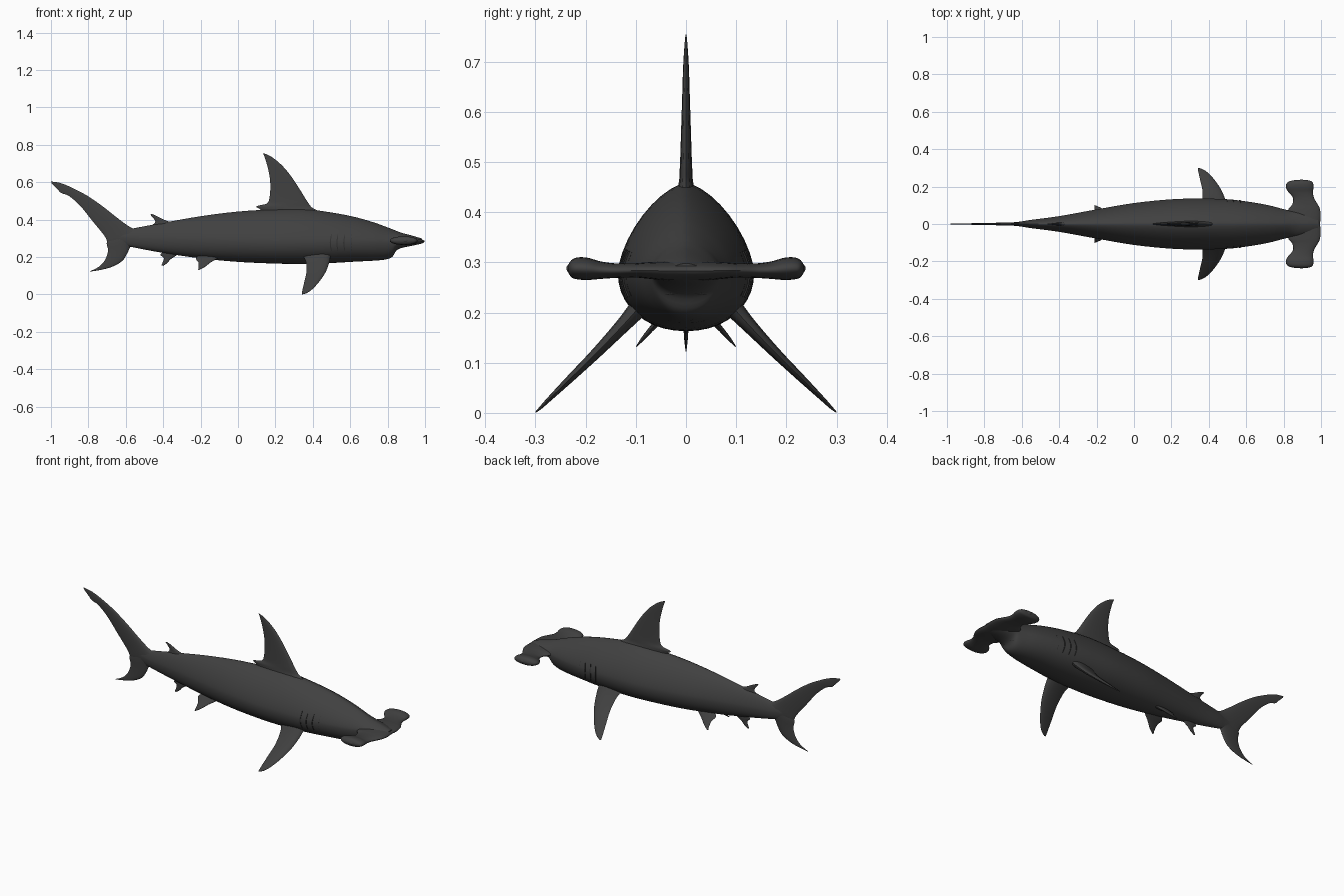
import bpy, bmesh, math
from mathutils import Vector


def material(name, v):
    m = bpy.data.materials.new(name)
    m.diffuse_color = (v, v, v, 1)
    return m


SKIN = material("charcoal skin", 0.052)
DARK = material("dark slit", 0.03)


def smooth_rows(rows, steps):
    """Catmull-Rom interpolation through rows of numbers."""
    out = []
    n = len(rows)
    for i in range(n - 1):
        p = [rows[max(i - 1, 0)], rows[i], rows[i + 1], rows[min(i + 2, n - 1)]]
        for k in range(steps):
            t = k / steps
            out.append([0.5 * (2 * b + (c - a) * t + (2 * a - 5 * b + 4 * c - d) * t * t
                               + (3 * b - a - 3 * c + d) * t ** 3) for a, b, c, d in zip(*p)])
    out.append(list(rows[-1]))
    return out


def loft(name, rings, mat=SKIN, angle=50):
    bm = bmesh.new()
    vs = [[bm.verts.new(p) for p in r] for r in rings]
    n = len(vs[0])
    for a, b in zip(vs, vs[1:]):
        for i in range(n):
            j = (i + 1) % n
            bm.faces.new((a[i], a[j], b[j], b[i]))
    bm.faces.new(vs[0])
    bm.faces.new(vs[-1])
    bmesh.ops.recalc_face_normals(bm, faces=bm.faces)
    me = bpy.data.meshes.new(name)
    bm.to_mesh(me)
    bm.free()
    me.materials.append(mat)
    ob = bpy.data.objects.new(name, me)
    bpy.context.collection.objects.link(ob)
    bpy.ops.object.select_all(action='DESELECT')
    ob.select_set(True)
    bpy.context.view_layer.objects.active = ob
    bpy.ops.object.shade_smooth_by_angle(angle=math.radians(angle))
    return ob


def power(v, e):
    return math.copysign(abs(v) ** e, v)


# Body: x, top z, bottom z, half width, height of widest point
BODY = smooth_rows([
    (-.66, .335, .285, .006, .31), (-.60, .345, .262, .014, .305), (-.55, .355, .25, .022, .30),
    (-.40, .383, .222, .042, .295), (-.20, .418, .193, .078, .29), (0, .443, .174, .112, .285),
    (.20, .455, .165, .132, .28), (.35, .457, .163, .136, .28), (.50, .438, .168, .132, .28),
    (.62, .415, .175, .118, .28), (.72, .387, .180, .100, .28), (.79, .362, .187, .082, .28),
    (.826, .348, .202, .073, .282), (.846, .340, .234, .07, .285), (.88, .328, .25, .066, .287),
    (.94, .312, .262, .05, .287), (.985, .298, .276, .03, .287)], 4)


def body_point(s, a):
    x, top, bot, w, mid = s
    c, sn = math.cos(a), math.sin(a)
    if sn > 0:                      # tent-like back, round belly
        return Vector((x, w * power(c, 1.3), mid + (top - mid) * sn ** 1.3))
    return Vector((x, w * power(c, .95), mid + (mid - bot) * power(sn, .95)))


loft("body", [[body_point(s, math.tau * i / 40) for i in range(40)] for s in BODY])

# Hammer head: y, back x, front x, top z, bottom z
HALF = [(0, .82, .995, .303, .263), (.04, .82, .998, .302, .264), (.08, .826, .994, .300, .268),
        (.105, .846, .982, .298, .27), (.14, .850, .962, .298, .269), (.17, .826, .957, .302, .267),
        (.195, .812, .960, .309, .265), (.215, .815, .958, .310, .266), (.228, .83, .950, .305, .270),
        (.235, .86, .925, .295, .280)]
HEAD = smooth_rows([(-r[0],) + r[1:] for r in HALF[:0:-1]] + HALF, 4)


def head_ring(s, n=24):
    y, xb, xf, top, bot = s
    return [((xb + xf) / 2 + (xf - xb) / 2 * power(math.cos(a), .9), y,
             (top + bot) / 2 + (top - bot) / 2 * math.sin(a))
            for a in (math.tau * i / n for i in range(n))]


loft("hammer_head", [head_ring(s) for s in HEAD])


# Fins: lens-shaped sections between a leading and a trailing point
def fin(name, rows, normal=(0, 1, 0)):
    nrm = Vector(normal).normalized()
    rings = []
    for s in smooth_rows(rows, 4):
        a, b, th = Vector(s[:3]), Vector(s[3:6]), max(s[6], .0008)
        ring = []
        for i in range(16):
            t = math.tau * i / 16
            u = (1 - math.cos(t)) / 2
            ring.append(a.lerp(b, u) + nrm * th * math.sin(t) * (1.25 - .7 * u))
        rings.append(ring)
    loft(name, rings, angle=60)


def flat(rows):
    """Mid-plane fins: lead x, lead z, trail x, trail z, half thickness."""
    return [(a, 0, b, c, 0, d, t) for a, b, c, d, t in rows]


fin("dorsal_fin", flat([
    (.46, .42, .12, .42, .022), (.425, .448, .12, .452, .017), (.395, .465, .098, .471, .014),
    (.375, .49, .152, .485, .013), (.362, .51, .167, .51, .012), (.325, .57, .173, .57, .010),
    (.285, .63, .169, .63, .008), (.235, .69, .156, .69, .006), (.18, .735, .142, .735, .003),
    (.14, .754, .133, .754, .001)]))
fin("second_dorsal_fin", flat([
    (-.33, .37, -.43, .36, .012), (-.36, .386, -.455, .371, .008), (-.395, .399, -.442, .387, .006),
    (-.43, .417, -.452, .407, .004), (-.46, .430, -.47, .427, .001)]))
fin("anal_fin", flat([
    (-.30, .23, -.38, .24, .010), (-.33, .208, -.415, .214, .007), (-.36, .188, -.397, .195, .005),
    (-.378, .168, -.402, .173, .003), (-.40, .153, -.41, .155, .001)]))
fin("upper_tail_lobe", flat([
    (-.54, .345, -.60, .262, .016), (-.58, .362, -.685, .268, .011), (-.64, .405, -.715, .315, .009),
    (-.72, .468, -.78, .395, .007), (-.80, .524, -.845, .475, .005), (-.87, .562, -.905, .527, .004),
    (-.915, .583, -.945, .542, .003), (-.955, .597, -.965, .562, .002), (-1.0, .604, -.995, .592, .001)]))
fin("lower_tail_lobe", flat([
    (-.55, .28, -.65, .335, .013), (-.575, .255, -.70, .285, .010), (-.592, .22, -.695, .235, .008),
    (-.62, .178, -.708, .190, .006), (-.675, .147, -.735, .155, .004), (-.74, .13, -.765, .136, .002),
    (-.792, .122, -.79, .125, .001)]))

# Paired fins, eyes and gill slits on both sides
for side, sg in (("left", 1), ("right", -1)):
    fin(side + "_pectoral_fin", [(a, sg * y, z, b, sg * y, z, t) for a, b, y, z, t in (
        (.51, .33, .07, .235, .022), (.495, .35, .10, .203, .019), (.488, .364, .13, .170, .015),
        (.468, .366, .18, .118, .011), (.435, .355, .23, .069, .008), (.40, .346, .27, .030, .005),
        (.372, .342, .29, .010, .003), (.348, .341, .30, .001, .001))], (0, sg, 1))
    fin(side + "_pelvic_fin", [(a, sg * y, z, b, sg * y, z, t) for a, b, y, z, t in (
        (-.08, -.20, .025, .215, .013), (-.11, -.226, .045, .193, .009), (-.145, -.212, .065, .172, .006),
        (-.175, -.21, .085, .149, .004), (-.205, -.213, .099, .132, .001))], (0, sg, 1))

    eye = [head_ring((sg * (.222 + .016 * k / 6), .895 - r, .895 + r, .288 + .7 * r, .288 - .7 * r), 16)
           for k, r in ((k, .018 * math.sqrt(1 - (k / 6.2) ** 2)) for k in range(7))]
    loft(side + "_eye", eye)

    for g, x in enumerate((.50, .535, .572, .608)):
        sec = min(BODY, key=lambda s: abs(s[0] - x))
        rings = []
        for k in range(9):
            p = body_point(sec, -.45 + .85 * k / 8)
            w = .0035 * math.sin(math.pi * (k + .6) / 9.2)
            cx = x - .006 * math.sin(math.pi * k / 8)
            rings.append([(cx + dx * w, sg * (p.y + dy), p.z)
                          for dx, dy in ((-1, -.004), (1, -.004), (1, .002), (-1, .002))])
        loft(f"{side}_gill_slit_{g + 1}", rings, DARK)

# Mouth: slim arched lip under the snout
mouth = []
for k in range(17):
    y = -.048 + .006 * k
    r = .005 * math.sqrt(max(1 - (y / .05) ** 2, .02))
    cx, cz = .848 - 6 * y * y, .242 - 3 * y * y
    mouth.append([(cx + r * math.cos(a), y, cz + r * math.sin(a))
                  for a in (math.tau * i / 8 for i in range(8))])
loft("mouth", mouth, DARK)
